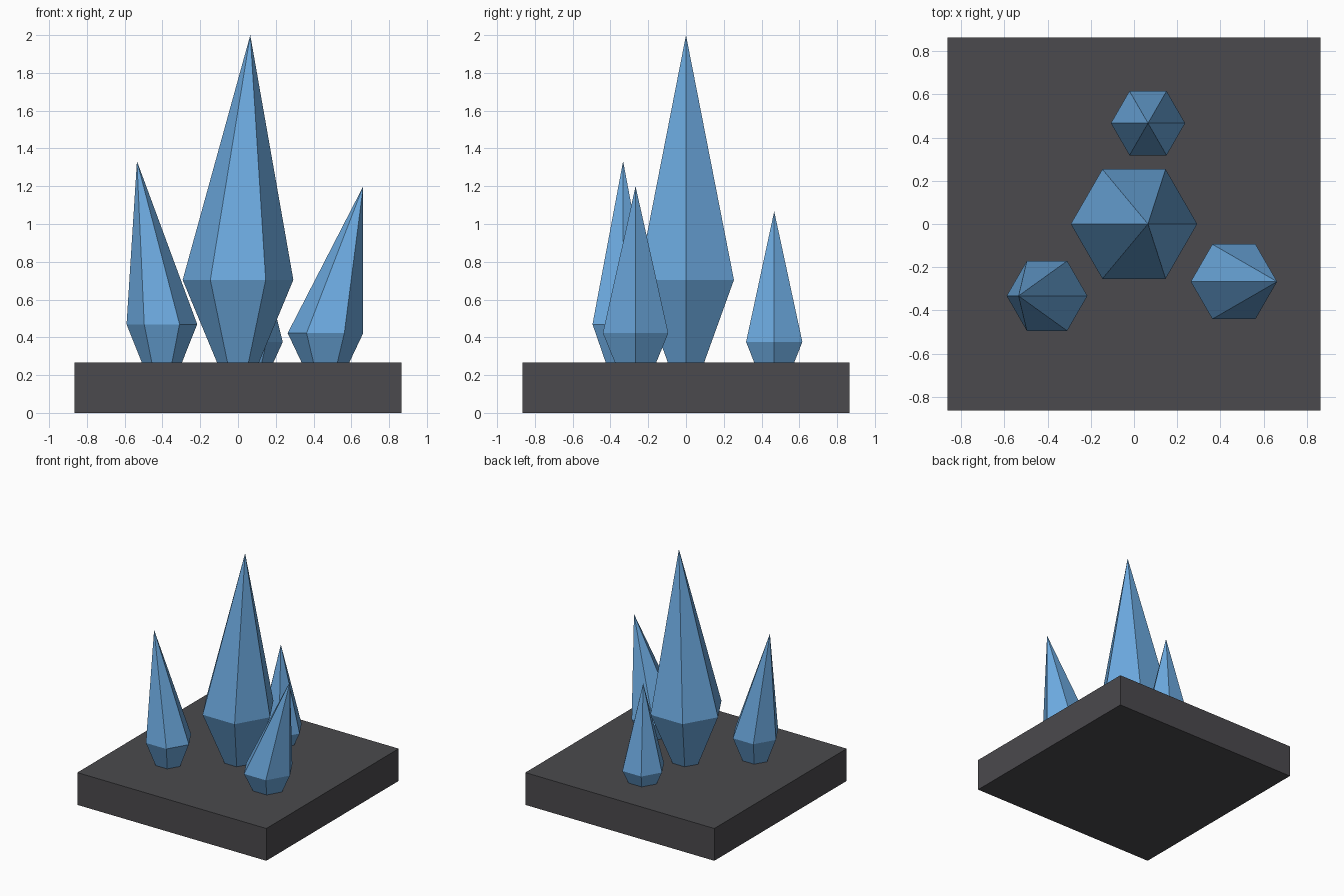
import bpy, bmesh, math

if "Cube" in bpy.data.objects:
    bpy.data.objects.remove(bpy.data.objects["Cube"])


def material(name, rgb):
    m = bpy.data.materials.new(name)
    m.diffuse_color = (*rgb, 1.0)
    m.use_nodes = True
    m.node_tree.nodes["Principled BSDF"].inputs["Base Color"].default_value = m.diffuse_color
    return m


BLUE = material("crystal blue", (0.15, 0.40, 0.74))
STONE = material("dark stone", (0.07, 0.068, 0.075))


def add_object(name, bm, mat):
    bmesh.ops.recalc_face_normals(bm, faces=bm.faces)
    mesh = bpy.data.meshes.new(name)
    bm.to_mesh(mesh)
    bm.free()
    mesh.materials.append(mat)
    obj = bpy.data.objects.new(name, mesh)
    bpy.context.collection.objects.link(obj)


def crystal(name, x, y, radius, height, lean):
    """Six-sided double pyramid rooted in the slab, tip shifted by lean along x."""
    bm = bmesh.new()
    root = bm.verts.new((x, y, 0.0))
    tip = bm.verts.new((x + lean, y, height))
    waist = [bm.verts.new((x + radius * math.cos(i * math.pi / 3),
                           y + radius * math.sin(i * math.pi / 3),
                           0.352 * height)) for i in range(6)]
    for a, b in zip(waist, waist[1:] + waist[:1]):
        bm.faces.new((a, b, tip))
        bm.faces.new((b, a, root))
    add_object(name, bm, BLUE)


# Square stone slab
bm = bmesh.new()
bmesh.ops.create_cube(bm, size=1.0)
for v in bm.verts:
    v.co = (v.co.x * 1.73, v.co.y * 1.73, (v.co.z + 0.5) * 0.267)
add_object("base_slab", bm, STONE)

# Crystal cluster: position, waist radius, height, sideways lean of the tip
crystal("main_crystal", 0.0, 0.0, 0.293, 2.0, 0.065)
crystal("left_crystal", -0.403, -0.333, 0.187, 1.333, -0.132)
crystal("right_crystal", 0.463, -0.267, 0.2, 1.2, 0.2)
crystal("back_crystal", 0.065, 0.467, 0.172, 1.067, 0.0)
